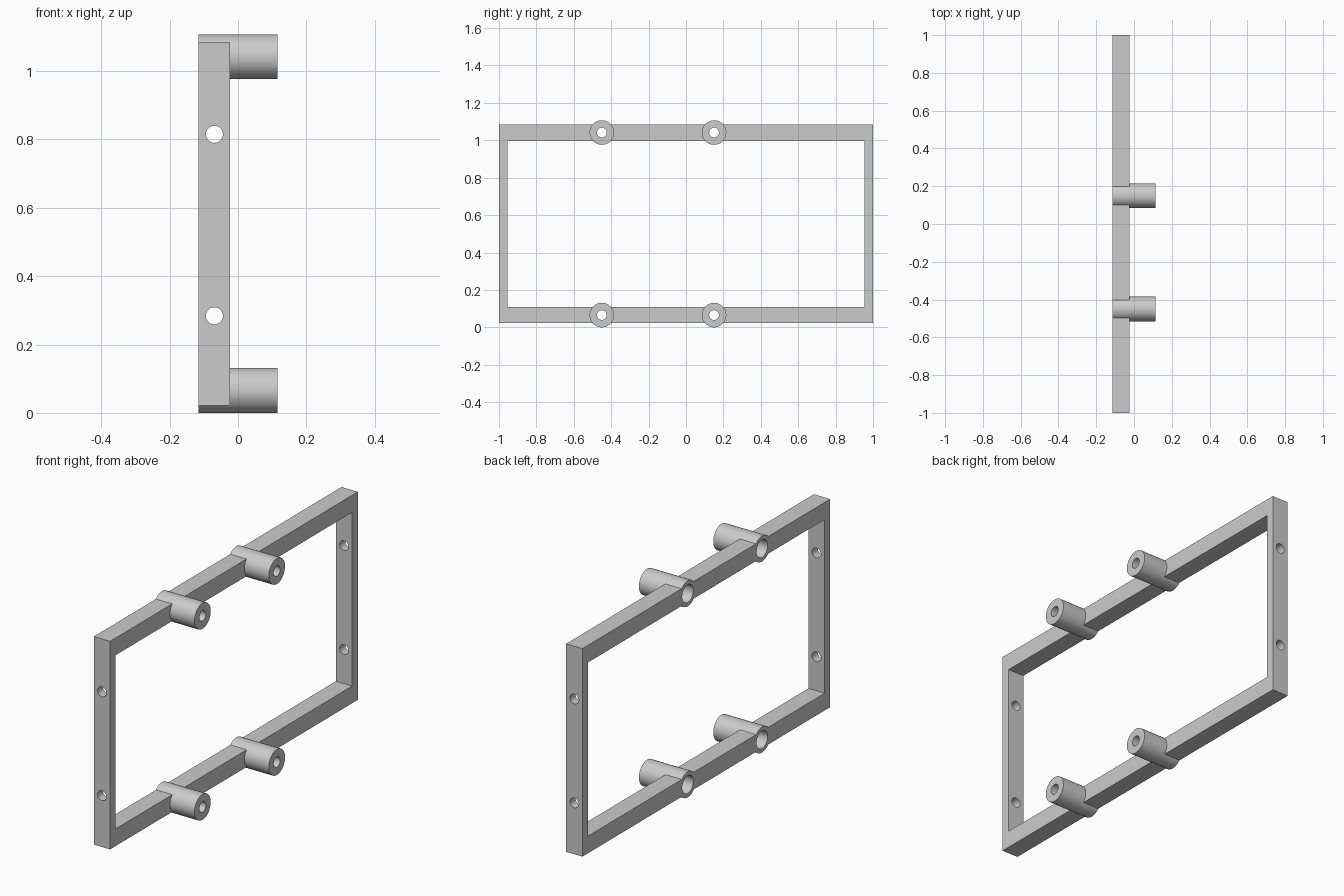
import bpy
from math import radians

default = bpy.data.objects.get("Cube")
if default:
    bpy.data.objects.remove(default, do_unlink=True)

grey = bpy.data.materials.new("light grey")
grey.use_nodes = True
grey.diffuse_color = (0.6, 0.6, 0.6, 1)
grey.node_tree.nodes["Principled BSDF"].inputs["Base Color"].default_value = (0.6, 0.6, 0.6, 1)

# Main dimensions
BACK, FACE, TIP = -0.115, -0.023, 0.115
BOTTOM, TOP = 0.022, 1.085
RAIL, POST = 0.088, 0.045
BOSS_RADIUS = 0.0655
BOSS_Y = (-0.45, 0.15)
BOSS_Z = (BOSS_RADIUS, 1.107 - BOSS_RADIUS)


def box(name, low, high):
    centre = [(a + b) / 2 for a, b in zip(low, high)]
    bpy.ops.mesh.primitive_cube_add(size=1, location=centre)
    ob = bpy.context.object
    ob.name = name
    ob.scale = [b - a for a, b in zip(low, high)]
    bpy.ops.object.transform_apply(location=True, rotation=False, scale=True)
    ob.data.materials.append(grey)
    return ob


def rod(name, axis, radius, start, end, u, v):
    """Cylinder along x (u, v = y, z) or along y (u, v = x, z)."""
    mid = (start + end) / 2
    along_x = axis == "x"
    bpy.ops.mesh.primitive_cylinder_add(
        vertices=48, radius=radius, depth=end - start,
        location=(mid, u, v) if along_x else (u, mid, v),
        rotation=(0, radians(90), 0) if along_x else (radians(90), 0, 0))
    ob = bpy.context.object
    ob.name = name
    bpy.ops.object.transform_apply(location=True, rotation=True, scale=True)
    ob.data.materials.append(grey)
    return ob


def combine(target, tool, operation):
    mod = target.modifiers.new(operation.lower(), "BOOLEAN")
    mod.operation, mod.solver, mod.object = operation, "EXACT", tool
    bpy.context.view_layer.objects.active = target
    bpy.ops.object.modifier_apply(modifier=mod.name)
    bpy.data.objects.remove(tool, do_unlink=True)


# Rectangular frame with an open middle
frame = box("mounting_frame", (BACK, -1, BOTTOM), (FACE, 1, TOP))
opening = box("opening_cutter", (BACK - 0.1, POST - 1, BOTTOM + RAIL),
              (FACE + 0.1, 1 - POST, TOP - RAIL))
combine(frame, opening, "DIFFERENCE")

# Standoff bosses on both rails
centres = [(y, z) for y in BOSS_Y for z in BOSS_Z]
for y, z in centres:
    combine(frame, rod("boss", "x", BOSS_RADIUS, BACK, TIP, y, z), "UNION")

# Screw bores, widened from the back
for y, z in centres:
    combine(frame, rod("bore_cutter", "x", 0.026, BACK - 0.1, TIP + 0.1, y, z), "DIFFERENCE")
    combine(frame, rod("counterbore_cutter", "x", 0.045, BACK - 0.1, 0.05, y, z), "DIFFERENCE")

# Holes through both end posts
for z in (0.284, 0.815):
    combine(frame, rod("post_hole_cutter", "y", 0.025, -1.1, 1.1, (BACK + FACE) / 2, z), "DIFFERENCE")

bpy.ops.object.select_all(action="DESELECT")
frame.select_set(True)
bpy.context.view_layer.objects.active = frame
bpy.ops.object.shade_smooth_by_angle(angle=radians(30))
